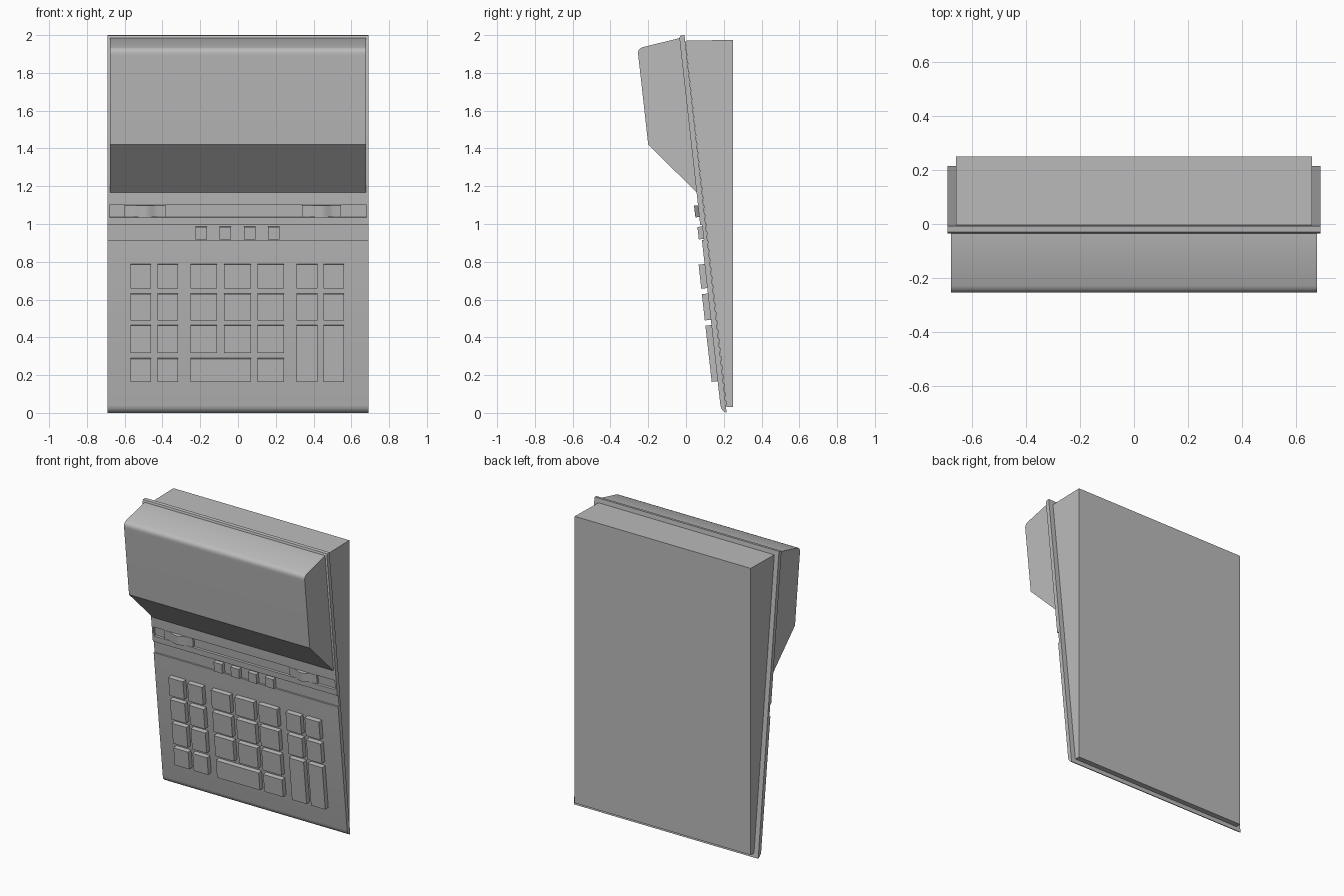
import bpy, bmesh, math
from mathutils import Vector

cube = bpy.data.objects.get("Cube")
if cube:
    bpy.data.objects.remove(cube, do_unlink=True)

grey = bpy.data.materials.new("plain grey")
grey.use_nodes = True
GREY = (0.5, 0.5, 0.5, 1)
grey.diffuse_color = GREY
grey.node_tree.nodes["Principled BSDF"].inputs["Base Color"].default_value = GREY

# Sloping face plate: y as a function of z, and its outward normal
SLOPE = -0.1118
NORMAL = Vector((0, -1, SLOPE)).normalized()


def face_point(x, z, height=0.0):
    return Vector((x, 0.1865 + SLOPE * z, z)) + NORMAL * height


def prism(name, ring_a, ring_b, smooth=False):
    """Solid between two matching rings of points."""
    bm = bmesh.new()
    a = [bm.verts.new(p) for p in ring_a]
    b = [bm.verts.new(p) for p in ring_b]
    n = len(a)
    bm.faces.new(a)
    bm.faces.new(b)
    for i in range(n):
        j = (i + 1) % n
        bm.faces.new((a[i], a[j], b[j], b[i]))
    bmesh.ops.recalc_face_normals(bm, faces=bm.faces[:])
    mesh = bpy.data.meshes.new(name)
    bm.to_mesh(mesh)
    bm.free()
    mesh.materials.append(grey)
    obj = bpy.data.objects.new(name, mesh)
    bpy.context.collection.objects.link(obj)
    if smooth:
        bpy.ops.object.select_all(action='DESELECT')
        obj.select_set(True)
        bpy.context.view_layer.objects.active = obj
        bpy.ops.object.shade_smooth_by_angle(angle=math.radians(35))
    return obj


def side_profile(name, x0, x1, yz, smooth=False):
    """Extrude a (y, z) outline across the width."""
    return prism(name, [(x0, y, z) for y, z in yz], [(x1, y, z) for y, z in yz], smooth)


def key(name, x0, x1, z0, z1, height, base=-0.005):
    """Block standing square on the sloping plate."""
    outline = [face_point(0, z, h) for z, h in
               ((z0, base), (z1, base), (z1, height), (z0, height))]
    return side_profile(name, x0, x1, [(p.y, p.z) for p in outline])


def yz(z, height=0.0):
    p = face_point(0, z, height)
    return (p.y, p.z)


# Wedge-shaped rear case
side_profile("rear_case", -0.66, 0.66,
             [(0.25, 0.03), (0.25, 1.975), (-0.004, 1.97), (0.214, 0.03)])

# Face plate: grooved across the width, with a long slot closed at both ends
bottom = [(0.215, 0.0), (0.198, 0.009), (0.187, 0.022), (0.182, 0.04)]
groove = [yz(0.915), yz(0.915, -0.01), yz(0.995, -0.01), yz(0.995)]
slot = [yz(1.035), yz(1.035, -0.015), yz(1.10, -0.015), yz(1.10)]
top = [(-0.035, 1.985), (-0.03, 1.997), (-0.008, 2.0)]
side_profile("face_plate", -0.68, 0.68, bottom + groove + slot + top, True)
for side, sx in (("right", -1), ("left", 1)):
    side_profile("face_plate_" + side + "_edge", sx * 0.68, sx * 0.692,
                 bottom + groove + top, True)

# Projecting display hood with a rounded upper front edge
hood = [(0.062, 1.17), (0.056, 1.168), (-0.2, 1.42), (-0.253, 1.895)]
hood += [(-0.254, 1.909), (-0.250, 1.921), (-0.242, 1.930), (-0.23, 1.936)]
hood += [(-0.034, 1.984), (-0.025, 1.984)]
side_profile("display_hood", -0.678, 0.678, hood, True)

# Two rounded sliders in the slot
for name, x0, x1 in (("right_slider", -0.60, -0.385), ("left_slider", 0.34, 0.545)):
    steps = 10
    outline = [(x0, -0.016), (x0, 0.0)]
    for i in range(steps + 1):
        t = i / steps
        outline.append((x0 + (x1 - x0) * (0.2 + 0.6 * t),
                        0.02 * math.sin(math.pi * t) ** 1.5 + 0.001))
    outline += [(x1, 0.0), (x1, -0.016)]
    prism(name, [face_point(x, 1.037, h) for x, h in outline],
          [face_point(x, 1.099, h) for x, h in outline], True)

# Four small function buttons in the groove
for i, x in enumerate((-0.195, -0.068, 0.062, 0.19)):
    key(f"function_button_{i + 1}", x - 0.031, x + 0.031, 0.92, 0.986, 0.016, -0.012)

# Keypad
COLS = [(-0.57, -0.46), (-0.427, -0.318), (-0.252, -0.111), (-0.074, 0.069),
        (0.103, 0.244), (0.31, 0.42), (0.453, 0.56)]
ROWS = [(0.661, 0.788), (0.493, 0.632), (0.321, 0.465), (0.168, 0.29)]
for r, (z0, z1) in enumerate(ROWS):
    for c, (x0, x1) in enumerate(COLS):
        if r == 3 and c in (3, 5, 6):
            continue                      # covered by wide and tall keys
        low, right = z0, x1
        if r == 2 and c >= 5:
            low = ROWS[3][0]              # tall keys
        if r == 3 and c == 2:
            right = COLS[3][1]            # wide key
        key(f"key_row{r + 1}_col{c + 1}", x0, right, low, z1, 0.032)
